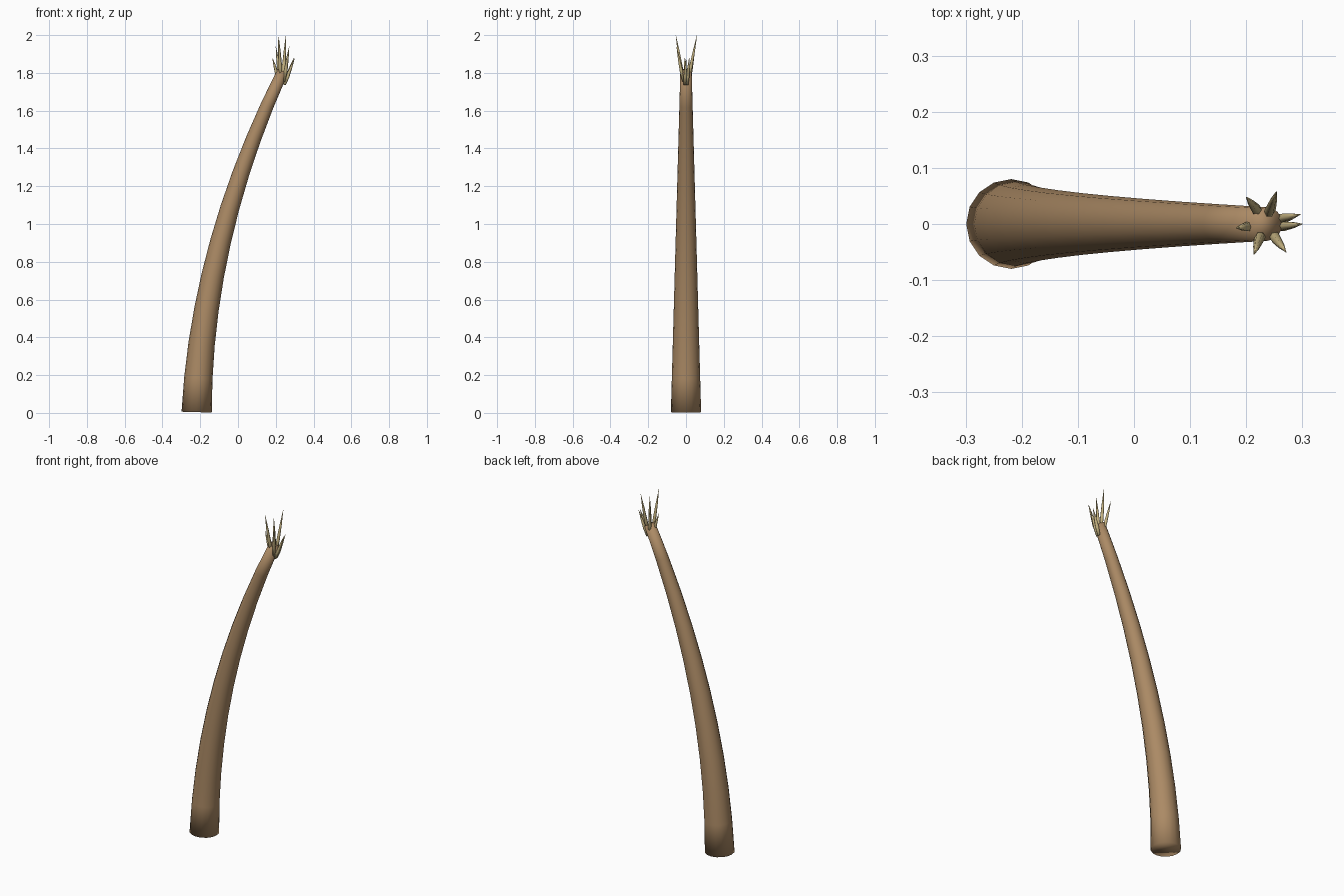
import bpy
import bmesh
import math
from mathutils import Vector

cube = bpy.data.objects.get("Cube")
if cube:
    bpy.data.objects.remove(cube, do_unlink=True)


def material(name, color):
    mat = bpy.data.materials.new(name)
    mat.use_nodes = True
    mat.diffuse_color = color
    mat.node_tree.nodes["Principled BSDF"].inputs["Base Color"].default_value = color
    return mat


def tube(name, stations, sides, mat):
    """Skin smooth capped rings over (centre, axis, radius) stations."""
    bm = bmesh.new()
    rings = []
    for centre, axis, radius in stations:
        side = Vector((0, 1, 0)).cross(axis).normalized()
        other = axis.cross(side).normalized()
        ring = []
        for i in range(sides):
            a = math.tau * i / sides
            ring.append(bm.verts.new(centre + radius * (math.cos(a) * side + math.sin(a) * other)))
        rings.append(ring)
    for low, high in zip(rings, rings[1:]):
        for i in range(sides):
            j = (i + 1) % sides
            bm.faces.new((low[i], low[j], high[j], high[i]))
    bm.faces.new(rings[0][::-1])
    bm.faces.new(rings[-1])
    bmesh.ops.recalc_face_normals(bm, faces=bm.faces)
    for face in bm.faces:
        face.smooth = True
    mesh = bpy.data.meshes.new(name)
    bm.to_mesh(mesh)
    bm.free()
    mesh.materials.append(mat)
    obj = bpy.data.objects.new(name, mesh)
    bpy.context.collection.objects.link(obj)


bark = material("brown bark", (0.41, 0.255, 0.13, 1))
straw = material("straw tan", (0.56, 0.45, 0.22, 1))

# Leaning trunk, tapering along a parabolic bend
STEPS, HEIGHT = 10, 1.805
stations = []
for k in range(STEPS + 1):
    t = k / STEPS
    centre = Vector((-0.219 + 0.05 * t + 0.406 * t * t, 0, 0.004 + HEIGHT * t))
    axis = Vector((0.05 + 0.812 * t, 0, HEIGHT)).normalized()
    stations.append((centre, axis, 0.08 - 0.05 * t))
tube("trunk", stations, 16, bark)

# Crown of pointed shoots: base and tip of each
shoots = [
    ((0.226, 0.016, 1.755), (0.200, 0.048, 1.94)),
    ((0.238, 0.012, 1.76), (0.254, 0.058, 2.00)),
    ((0.246, 0.006, 1.737), (0.296, 0.017, 1.88)),
    ((0.246, -0.006, 1.737), (0.300, 0.000, 1.88)),
    ((0.244, -0.014, 1.755), (0.271, -0.050, 1.94)),
    ((0.228, -0.014, 1.76), (0.214, -0.054, 2.00)),
    ((0.217, -0.003, 1.755), (0.182, -0.007, 1.88)),
]
for n, (base, tip) in enumerate(shoots, 1):
    base, tip = Vector(base), Vector(tip)
    axis = (tip - base).normalized()
    profile = [(0, 0.007), (0.3, 0.010), (0.65, 0.0065), (1, 0.0006)]
    tube(f"shoot_{n}", [(base.lerp(tip, t), axis, r) for t, r in profile], 6, straw)
